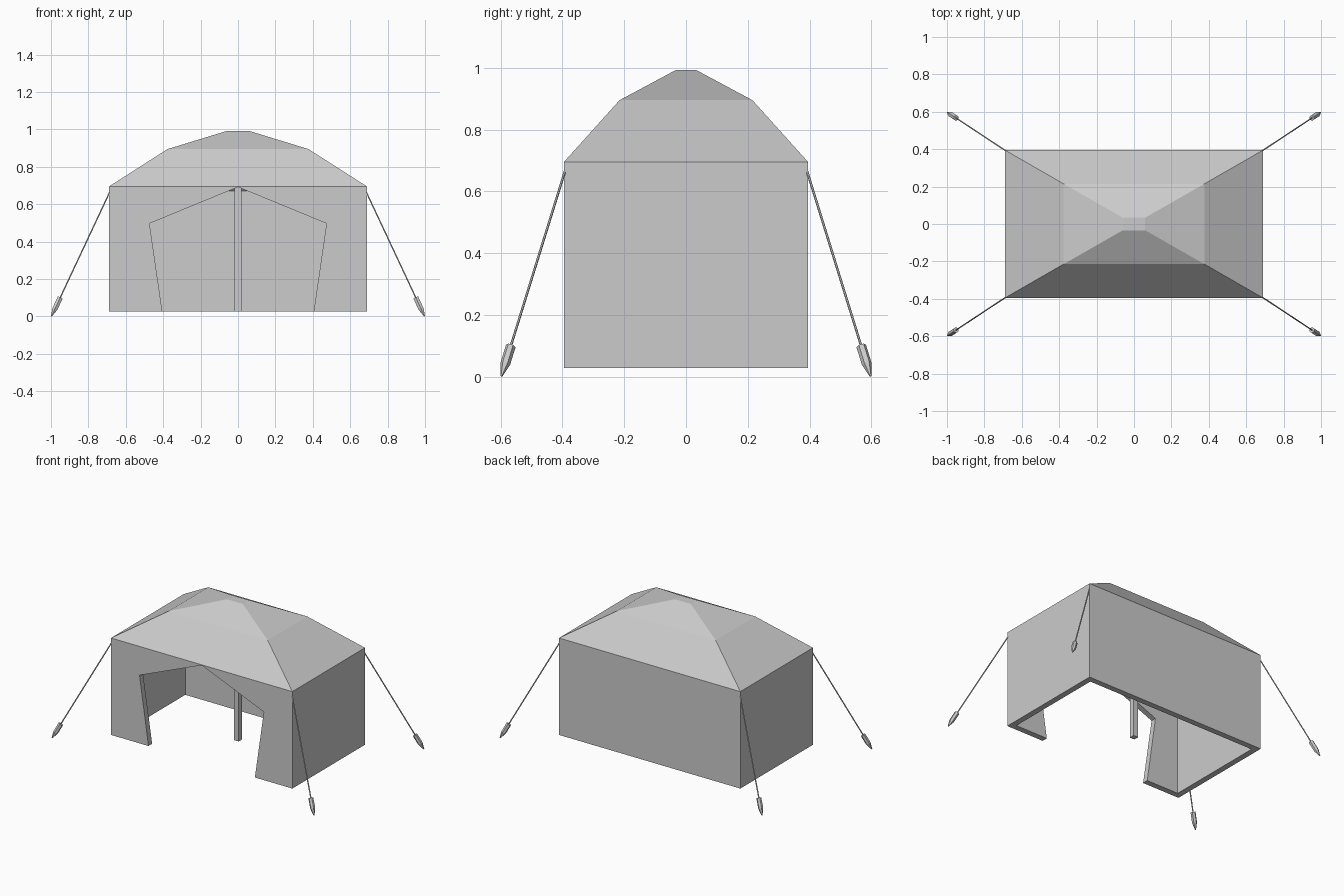
import bpy, bmesh
from mathutils import Vector

if "Cube" in bpy.data.objects:
    bpy.data.objects.remove(bpy.data.objects["Cube"])


def make(name, verts, faces):
    me = bpy.data.meshes.new(name)
    me.from_pydata(verts, [], faces)
    bm = bmesh.new()
    bm.from_mesh(me)
    bmesh.ops.recalc_face_normals(bm, faces=bm.faces)
    bm.to_mesh(me)
    bm.free()
    ob = bpy.data.objects.new(name, me)
    bpy.context.collection.objects.link(ob)
    return ob


def rod(name, a, b, r1, r2, sides):
    a, b = Vector(a), Vector(b)
    bpy.ops.mesh.primitive_cone_add(vertices=sides, radius1=r1, radius2=r2,
                                    depth=(b - a).length, location=(a + b) / 2)
    ob = bpy.context.object
    ob.name = name
    ob.rotation_euler = (b - a).to_track_quat('Z', 'Y').to_euler()
    return ob


# tent shell: stacked rectangular rings, open underneath, with thickness
rings = [(0.69, 0.395, 0.028), (0.69, 0.395, 0.695),
         (0.377, 0.215, 0.895), (0.06, 0.034, 0.992)]
verts = [(sx * x, sy * y, z) for x, y, z in rings
         for sx, sy in ((-1, -1), (1, -1), (1, 1), (-1, 1))]
faces = [(4 * k + i, 4 * k + (i + 1) % 4, 4 * k + 4 + (i + 1) % 4, 4 * k + 4 + i)
         for k in range(len(rings) - 1) for i in range(4)]
faces.append((12, 13, 14, 15))
shell = make("tent_shell", verts, faces)
# open mesh: make sure the normals point outwards
if shell.data.polygons[-1].normal.z < 0:
    shell.data.flip_normals()
solid = shell.modifiers.new("thickness", 'SOLIDIFY')
solid.thickness = 0.04
solid.offset = -1
solid.use_even_offset = True

# doorway cutter, a five-sided prism
door = [(-0.405, -0.05), (-0.405, 0.028), (-0.473, 0.497), (0, 0.692),
        (0.473, 0.497), (0.405, 0.028), (0.405, -0.05)]
n = len(door)
cutter = make("doorway_cutter",
              [(x, y, z) for y in (-0.5, -0.3) for x, z in door],
              [tuple(range(n)), tuple(range(n, 2 * n))] +
              [(i, (i + 1) % n, n + (i + 1) % n, n + i) for i in range(n)])
cut = shell.modifiers.new("doorway", 'BOOLEAN')
cut.operation = 'DIFFERENCE'
cut.solver = 'EXACT'
cut.object = cutter

# apply the modifiers and drop the cutter
bpy.context.view_layer.objects.active = shell
for m in ("thickness", "doorway"):
    bpy.ops.object.modifier_apply(modifier=m)
bpy.data.objects.remove(cutter)

# centre pole
bpy.ops.mesh.primitive_cube_add(size=1, location=(0, 0, (0.028 + 0.965) / 2))
pole = bpy.context.object
pole.name = "centre_pole"
pole.scale = (0.036, 0.036, 0.937)

# guy ropes and pegs at the four corners
for sx in (-1, 1):
    for sy in (-1, 1):
        s = Vector((sx, sy, 1))
        top = Vector((0.685, 0.391, 0.667)) * s
        tip = Vector((0.997, 0.597, 0.002)) * s
        d = (tip - top).normalized()
        head, shoulder = tip - d * 0.112, tip - d * 0.046
        rod("guy_rope", top, head + d * 0.02, 0.004, 0.004, 6)
        rod("peg_shaft", head, shoulder, 0.016, 0.016, 6)
        rod("peg_point", shoulder, tip, 0.016, 0.003, 6)
